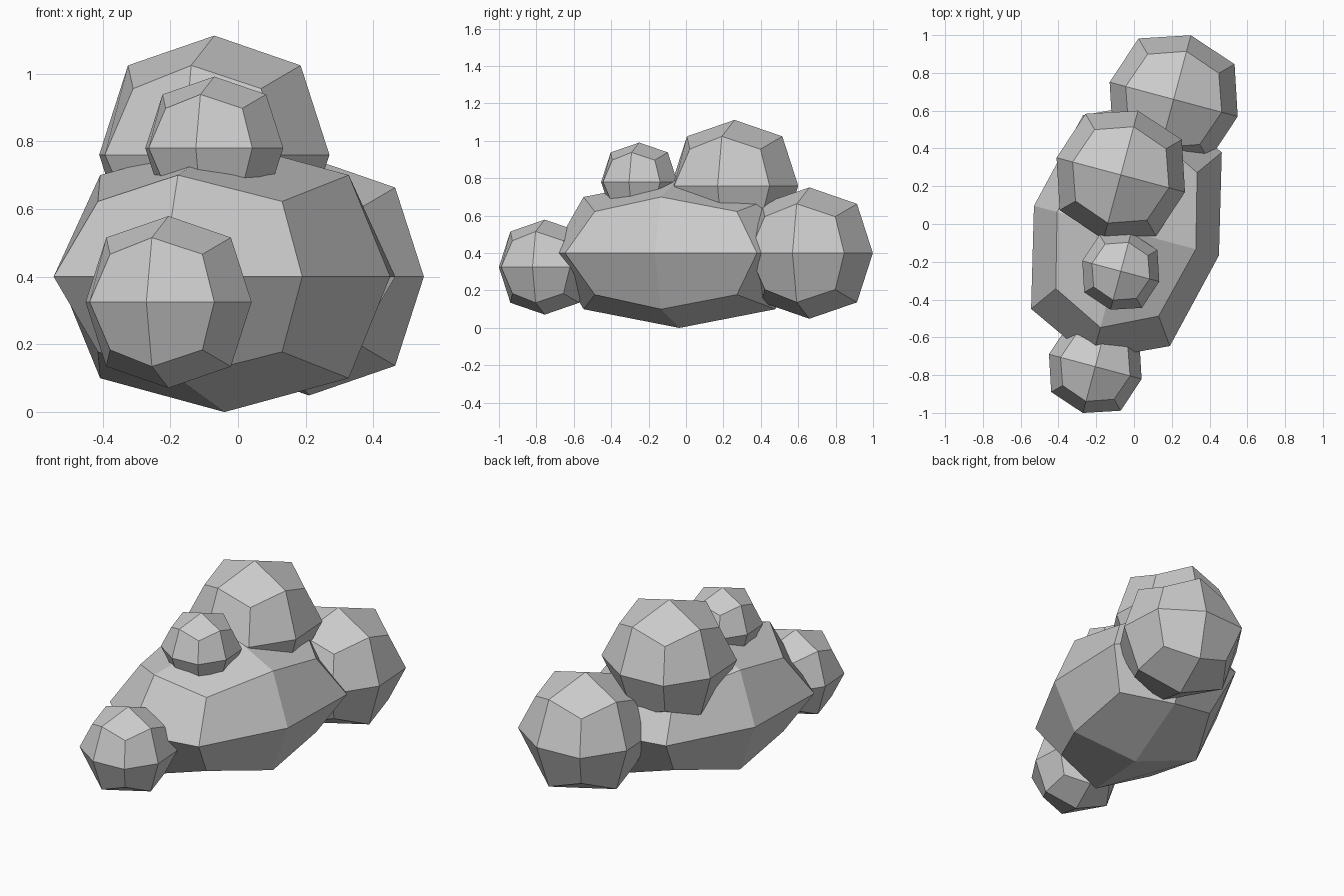
import bpy, bmesh, math
from mathutils import Matrix

if "Cube" in bpy.data.objects:
    bpy.data.objects.remove(bpy.data.objects["Cube"])

TURN = Matrix.Rotation(math.radians(-15), 4, 'Z')


def boulder(name, centre, half):
    """Cube split once per edge and rounded, then stretched, turned and placed."""
    bm = bmesh.new()
    bmesh.ops.create_cube(bm, size=2)
    bmesh.ops.subdivide_edges(bm, edges=bm.edges[:], cuts=1, use_grid_fill=True)
    # pull in edge midpoints and corners; face centres stay put
    pull = {1: 1.0, 2: 0.75, 3: 5 / 9}
    for v in bm.verts:
        v.co *= pull[sum(abs(c) > 0.5 for c in v.co)]
    bm.transform(TURN @ Matrix.Diagonal((*half, 1)))
    bmesh.ops.recalc_face_normals(bm, faces=bm.faces[:])
    mesh = bpy.data.meshes.new(name)
    bm.to_mesh(mesh)
    bm.free()
    ob = bpy.data.objects.new(name, mesh)
    ob.location = centre
    bpy.context.collection.objects.link(ob)


# large flattened base rock
boulder("base_rock", (-0.04, -0.035, 0.4), (0.507, 0.708, 0.4))
# rounder rocks leaning on and resting on top of it
for name, centre, r in [
    ("back_rock", (0.21, 0.66, 0.40), 0.351),
    ("front_rock", (-0.205, -0.755, 0.325), 0.254),
    ("top_rock", (-0.07, 0.26, 0.76), 0.352),
    ("small_top_rock", (-0.07, -0.25, 0.78), 0.211),
]:
    boulder(name, centre, (r, r, r))
